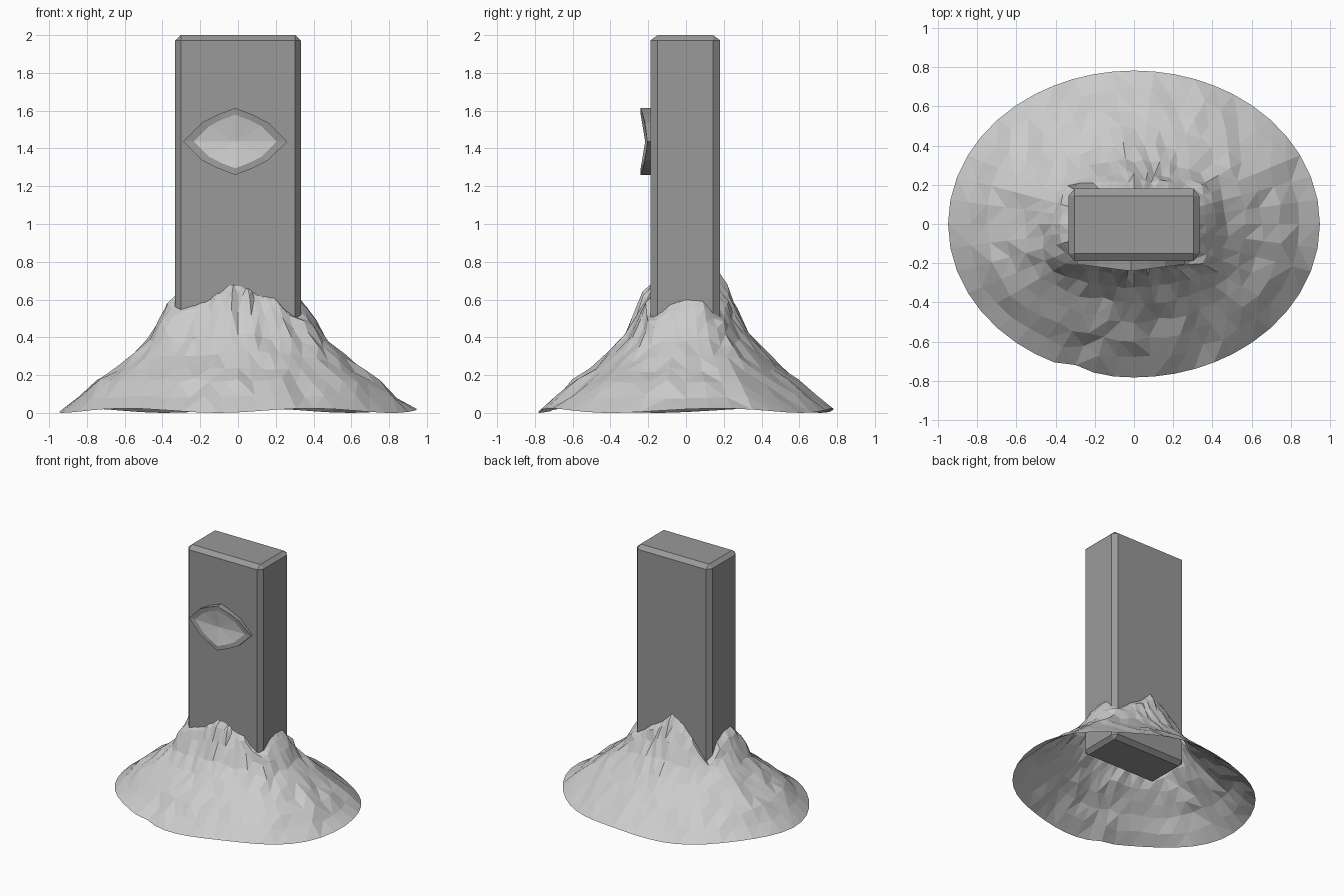
import bpy, bmesh, math, random
from mathutils import Vector

if "Cube" in bpy.data.objects:
    bpy.data.objects.remove(bpy.data.objects["Cube"])

random.seed(4)


def material(name, v):
    m = bpy.data.materials.new(name)
    m.diffuse_color = (v, v, v, 1)
    m.use_nodes = True
    m.node_tree.nodes["Principled BSDF"].inputs["Base Color"].default_value = m.diffuse_color
    return m


stone = material("dark grey stone", 0.32)
ash = material("light grey", 0.60)


def add_object(name, bm, *mats):
    bmesh.ops.recalc_face_normals(bm, faces=bm.faces) if name == "pillar" else None
    me = bpy.data.meshes.new(name)
    bm.to_mesh(me)
    bm.free()
    for m in mats:
        me.materials.append(m)
    ob = bpy.data.objects.new(name, me)
    bpy.context.collection.objects.link(ob)
    return ob


def lerp_table(table, x):
    for (x0, y0), (x1, y1) in zip(table, table[1:]):
        if x <= x1:
            return y0 + (y1 - y0) * (x - x0) / (x1 - x0)
    return table[-1][1]


def loft(bm, rings, mat=0):
    """Bridge closed rings of vertices, keeping their winding."""
    for a, b in zip(rings, rings[1:]):
        n = len(a)
        for i in range(n):
            j = (i + 1) % n
            bm.faces.new((a[i], a[j], b[j], b[i])).material_index = mat


# Pillar: chamfered slab, chamfer differs slightly per axis
chamfer = Vector((0.03, 0.038, 0.028))
size = Vector((0.666, 0.37, 1.74))
bm = bmesh.new()
bmesh.ops.create_cube(bm, size=1)
bmesh.ops.scale(bm, vec=[size[i] / chamfer[i] for i in range(3)], verts=bm.verts)
bmesh.ops.bevel(bm, geom=bm.edges[:], offset=1, segments=1, affect='EDGES')
bmesh.ops.scale(bm, vec=chamfer, verts=bm.verts)
bmesh.ops.translate(bm, vec=(0, -0.004, 1.13), verts=bm.verts)
add_object("pillar", bm, stone)

# Mound: open shell flowing from an oval rim up to the pillar
crest = [(0, .61), (15, .60), (29, .50), (45, .60), (70, .67), (90, .74),
         (120, .68), (138, .58), (151, .42), (165, .57), (180, .62), (195, .63),
         (209, .55), (235, .63), (255, .69), (275, .69), (300, .64),
         (315, .62), (331, .50), (345, .58), (360, .61)]
slope = [(0, .012), (.16, .135), (.32, .265), (.47, .365), (.62, .48),
         (.76, .615), (.86, .79), (.93, .92), (1, 1)]
SEG = 48
bm = bmesh.new()
rings = []
for k, (s, f) in enumerate(slope):
    ring = []
    for i in range(SEG):
        deg = 360 * i / SEG
        c, sn = math.cos(math.radians(deg)), math.sin(math.radians(deg))
        outer = 1 / math.hypot(c / 0.948, sn / 0.782)
        outer -= 0.025 * math.exp(-((deg - 249) / 5) ** 2)
        inner = min(0.325 / max(abs(c), 1e-6), 0.178 / max(abs(sn), 1e-6))
        r = outer + (inner - outer) * s
        z = f * (0.65 * (1 - f) + lerp_table(crest, deg) * f)
        if k == 0:
            z = 0.012 + 0.012 * math.sin(math.radians(deg * 5 + 40))
        elif k < len(slope) - 1:
            r += random.uniform(-0.012, 0.012)
            z += random.uniform(-0.012, 0.012)
        ring.append(bm.verts.new((r * c, r * sn, max(z, 0))))
    rings.append(ring)
loft(bm, rings)
bmesh.ops.triangulate(bm, faces=bm.faces)
add_object("mound", bm, ash)

# Eye: bowed almond frame around a shallow dished pale centre
quarter = [(1, 0), (.63, .57), (.34, .80)]
outline = (quarter + [(0, 1)] + [(-x, z) for x, z in reversed(quarter)]
           + [(-x, -z) for x, z in quarter[1:]] + [(0, -1)]
           + [(x, -z) for x, z in reversed(quarter[1:])])


def eye_ring(bm, w, h, depth=None):
    return [bm.verts.new((-0.015 + x * w,
                          depth if depth is not None else -0.24 + 0.035 * abs(x),
                          1.437 + z * h)) for x, z in outline]


bm = bmesh.new()
back = eye_ring(bm, .275, .177, -0.185)
front = eye_ring(bm, .275, .177)
inner = eye_ring(bm, .220, .142)
loft(bm, [back, front, inner])
add_object("eye_frame", bm, stone)

bm = bmesh.new()
edge = eye_ring(bm, .220, .142)
centre = bm.verts.new((-0.015, -0.216, 1.437))
for i in range(len(edge)):
    bm.faces.new((edge[i], edge[(i + 1) % len(edge)], centre))
bmesh.ops.reverse_faces(bm, faces=[f for f in bm.faces if f.normal.y > 0])
bm.normal_update()
for f in bm.faces:
    if f.normal.y > 0:
        f.normal_flip()
add_object("eye_centre", bm, ash)
